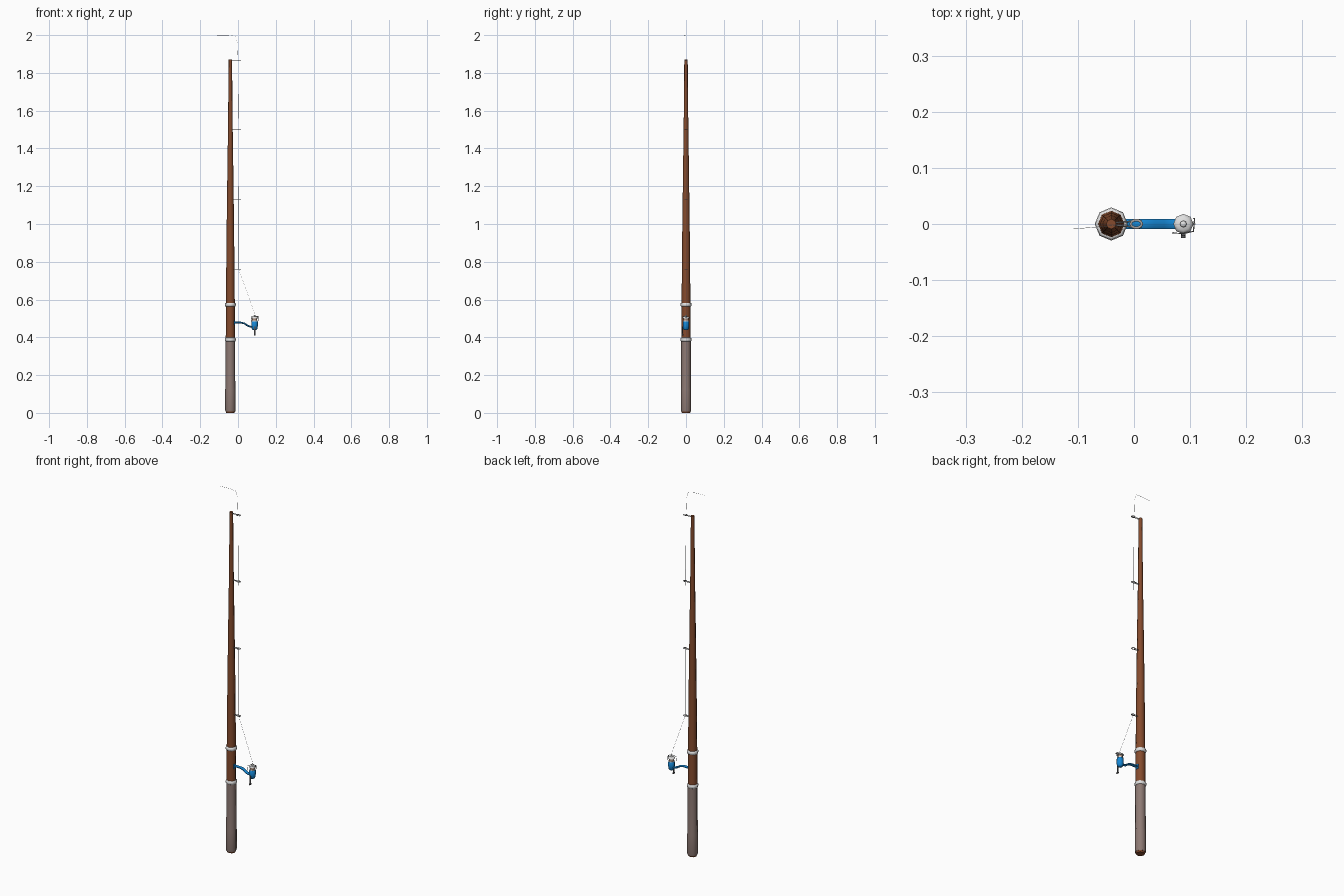
import bpy, bmesh, math
from mathutils import Vector

if "Cube" in bpy.data.objects:
    bpy.data.objects.remove(bpy.data.objects["Cube"])


def material(name, rgb):
    m = bpy.data.materials.new(name)
    m.diffuse_color = (*rgb, 1)
    m.use_nodes = True
    m.node_tree.nodes["Principled BSDF"].inputs["Base Color"].default_value = m.diffuse_color
    return m


WOOD = material("red_brown_wood", (0.235, 0.07, 0.026))
GRIP = material("grey_brown_grip", (0.27, 0.195, 0.175))
SILVER = material("light_metal", (0.75, 0.75, 0.75))
BLUE = material("blue_paint", (0.008, 0.25, 0.68))
GREY = material("grey_metal", (0.36, 0.36, 0.36))
DARK = material("dark_metal", (0.10, 0.10, 0.105))
TAN = material("wound_line", (0.42, 0.28, 0.21))
LINE = material("fishing_line", (0.6, 0.62, 0.66))
ROD_X, REEL_X = -0.0405, 0.088


def finish(name, bm, mat):
    bmesh.ops.recalc_face_normals(bm, faces=bm.faces)
    me = bpy.data.meshes.new(name)
    bm.to_mesh(me)
    bm.free()
    me.materials.append(mat)
    ob = bpy.data.objects.new(name, me)
    bpy.context.collection.objects.link(ob)
    # Smooth sides, sharp end caps
    bpy.ops.object.select_all(action='DESELECT')
    ob.select_set(True)
    bpy.context.view_layer.objects.active = ob
    bpy.ops.object.shade_smooth_by_angle(angle=math.radians(62))
    return ob


def skin(bm, rings, closed=False):
    """Join vertex rings; cap the ends unless the path is closed."""
    n = len(rings[0])
    pairs = list(zip(rings, rings[1:])) + ([(rings[-1], rings[0])] if closed else [])
    for a, b in pairs:
        for i in range(n):
            j = (i + 1) % n
            bm.faces.new((a[i], a[j], b[j], b[i]))
    if not closed:
        bm.faces.new(rings[0])
        bm.faces.new(rings[-1])


def lathe(name, profile, x, mat, y=0, n=8):
    """Upright turned part from (radius, z) points."""
    bm = bmesh.new()
    rings = [[bm.verts.new((x + r * math.cos(2 * math.pi * i / n),
                            y + r * math.sin(2 * math.pi * i / n), z)) for i in range(n)]
             for r, z in profile]
    skin(bm, rings)
    return finish(name, bm, mat)


def sweep(name, path, wide, thick, mat, side=(0, 1, 0), n=6, closed=False):
    """Tube along a path; wide is the half-size along side, thick across it."""
    bm = bmesh.new()
    p = [Vector(q) for q in path]
    rings = []
    for k, c in enumerate(p):
        if closed:
            t = p[(k + 1) % len(p)] - p[k - 1]
        else:
            t = p[min(k + 1, len(p) - 1)] - p[max(k - 1, 0)]
        s = Vector(side)
        u = t.cross(s).normalized()
        rings.append([bm.verts.new(c + s * wide * math.cos(2 * math.pi * i / n + math.pi / n)
                                   + u * thick * math.sin(2 * math.pi * i / n + math.pi / n))
                      for i in range(n)])
    skin(bm, rings, closed)
    return finish(name, bm, mat)


# Rod: butt, grip, tapering blank and two metal collars
lathe("butt_cap", [(0.022, 0), (0.026, 0.012)], ROD_X, WOOD)
lathe("grip", [(0.026, 0.008), (0.0275, 0.014), (0.0275, 0.12), (0.026, 0.14), (0.0255, 0.385)], ROD_X, GRIP)
lathe("rod_blank", [(0.0245, 0.38), (0.0235, 0.58), (0.020, 0.95), (0.0155, 1.3),
                    (0.0125, 1.5), (0.009, 1.872)], ROD_X, WOOD)
for name, z in (("lower_collar", 0.388), ("upper_collar", 0.573)):
    lathe(name, [(0.0245, z - 0.010), (0.028, z - 0.008), (0.0295, z), (0.028, z + 0.008),
                 (0.0245, z + 0.010)], ROD_X, SILVER)

# Line guides: a flat ring on a pair of arms
for k, z in enumerate((0.76, 1.13, 1.5, 1.865)):
    ring = [(0.004 + 0.010 * math.cos(a), 0.007 * math.sin(a), z)
            for a in (2 * math.pi * i / 10 for i in range(10))]
    sweep(f"guide_ring_{k + 1}", ring, 0.0018, 0.0025, GREY, side=(0, 0, 1), closed=True)
    for s in (-1, 1):
        sweep(f"guide_arm_{k + 1}_{'front' if s < 0 else 'back'}",
              [(ROD_X + 0.004, s * 0.002, z), (-0.003, s * 0.005, z)],
              0.0014, 0.0014, GREY, side=(0, 0, 1))

# Reel stem
sweep("reel_foot", [(-0.019, 0, 0.465), (-0.019, 0, 0.49)], 0.010, 0.004, BLUE, n=8)
sweep("reel_stem", [(-0.022, 0, 0.478), (0.015, 0, 0.478), (0.035, 0, 0.473),
                    (0.052, 0, 0.461), (0.068, 0, 0.456), (0.085, 0, 0.456)], 0.010, 0.005, BLUE, n=8)

# Reel body, spool and cap
lathe("reel_body", [(0.009, 0.438), (0.015, 0.444), (0.017, 0.460), (0.017, 0.482), (0.014, 0.486)], REEL_X, BLUE)
lathe("spool_lower_rim", [(0.016, 0.485), (0.016, 0.489)], REEL_X, SILVER)
lathe("spool_line", [(0.013, 0.487), (0.013, 0.503)], REEL_X, TAN)
lathe("spool_cap", [(0.018, 0.501), (0.018, 0.506), (0.012, 0.511)], REEL_X, SILVER)
lathe("spool_knob", [(0.006, 0.510), (0.006, 0.515), (0.003, 0.517)], REEL_X, SILVER)

# Bail wire looping over the front and side of the spool
sweep("bail_wire", [(REEL_X - 0.018, -0.015, 0.484), (REEL_X - 0.019, -0.016, 0.508),
                    (REEL_X, -0.017, 0.512), (REEL_X + 0.018, -0.013, 0.512),
                    (REEL_X + 0.020, 0.010, 0.508), (REEL_X + 0.018, 0.010, 0.484)],
      0.0012, 0.0012, GREY, side=(0.3, 0.4, 0.86))
sweep("bail_roller", [(REEL_X + 0.019, 0, 0.502), (REEL_X + 0.019, 0, 0.514)], 0.0025, 0.0025, GREY)

# Crank: axle, hanging arm and knob
sweep("crank_axle", [(REEL_X, -0.014, 0.455), (REEL_X, -0.021, 0.455)], 0.003, 0.003, DARK, side=(1, 0, 0))
sweep("crank_arm", [(REEL_X, -0.019, 0.458), (REEL_X, -0.017, 0.412)], 0.004, 0.0025, DARK, side=(1, 0, 0))
sweep("crank_knob", [(REEL_X, -0.025, 0.413), (REEL_X, -0.012, 0.413)], 0.0045, 0.0045, DARK, side=(1, 0, 0))

# Fishing line from spool through the guides to the loose end
sweep("fishing_line", [(REEL_X + 0.008, 0, 0.505), (0.004, 0, 0.76), (0.004, 0, 1.13), (0.002, 0, 1.5),
                       (0, 0, 1.865), (-0.003, 0, 1.96), (-0.014, 0, 1.994),
                       (-0.05, -0.004, 1.9994), (-0.11, -0.009, 1.9994)], 0.0005, 0.0005, LINE, n=4)
